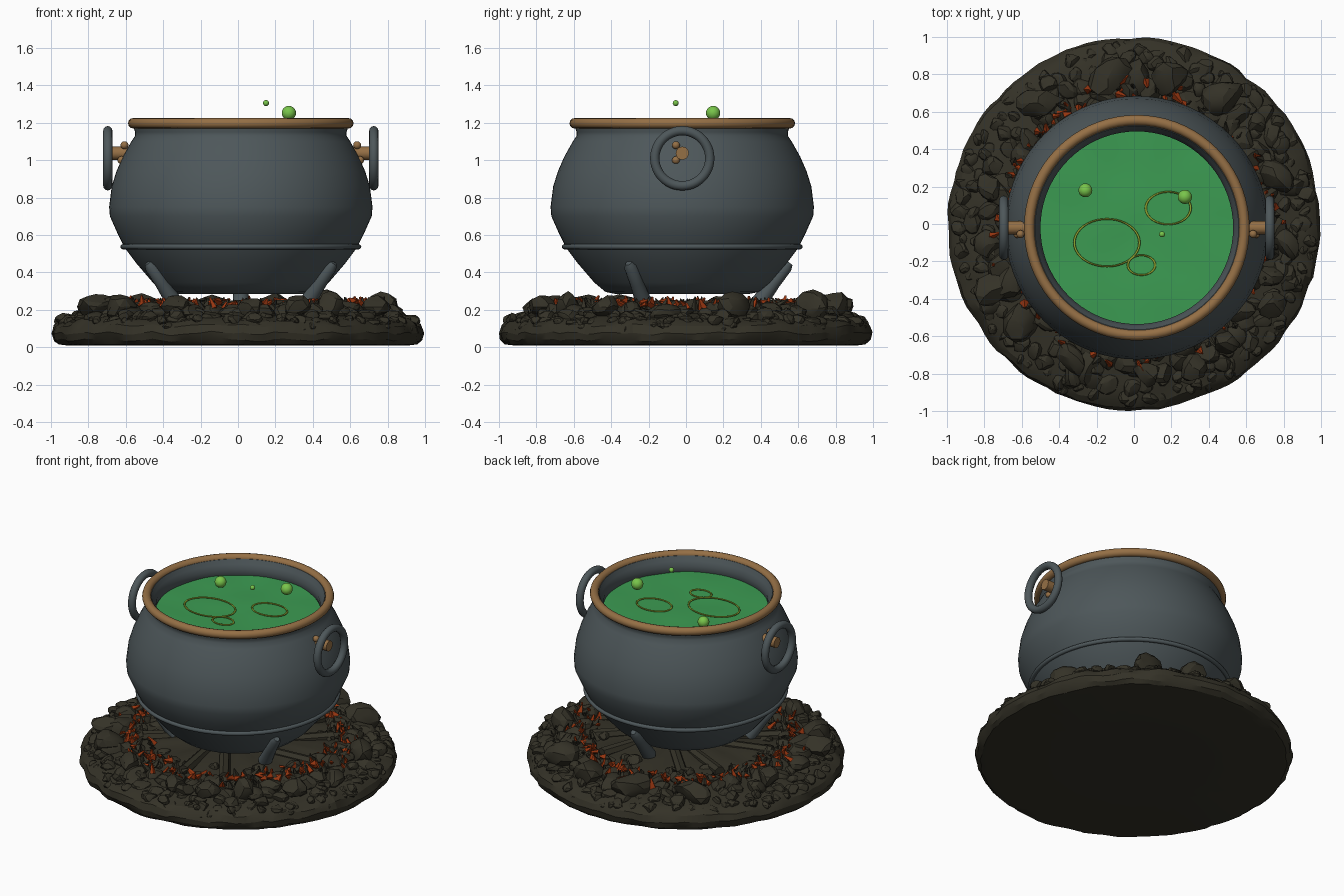
import bpy, bmesh, math, random
from math import pi, sin, cos, tau
from mathutils import Vector, Matrix, noise

random.seed(7)
if "Cube" in bpy.data.objects:
    bpy.data.objects.remove(bpy.data.objects["Cube"], do_unlink=True)

CX, CY = 0.015, -0.02  # pot axis


def material(name, r, g, b):
    m = bpy.data.materials.new(name)
    m.use_nodes = True
    m.diffuse_color = (r, g, b, 1)
    bsdf = next(n for n in m.node_tree.nodes if n.type == "BSDF_PRINCIPLED")
    bsdf.inputs["Base Color"].default_value = (r, g, b, 1)
    bsdf.inputs["Roughness"].default_value = 0.8
    return m


IRON = material("dark iron", 0.075, 0.095, 0.102)
BRASS = material("aged brass", 0.30, 0.16, 0.06)
BREW = material("green brew", 0.045, 0.33, 0.085)
BUBBLE = material("light green bubble", 0.19, 0.56, 0.07)
RIPPLE = material("olive ripple", 0.28, 0.38, 0.03)
STONE = material("charred stone", 0.034, 0.031, 0.020)
EMBER = material("glowing ember", 0.30, 0.035, 0.005)


def finish(name, bm, mat, angle=40):
    bmesh.ops.recalc_face_normals(bm, faces=bm.faces)
    me = bpy.data.meshes.new(name)
    bm.to_mesh(me)
    bm.free()
    me.materials.append(mat)
    ob = bpy.data.objects.new(name, me)
    bpy.context.collection.objects.link(ob)
    bpy.ops.object.select_all(action="DESELECT")
    ob.select_set(True)
    bpy.context.view_layer.objects.active = ob
    bpy.ops.object.shade_smooth_by_angle(angle=math.radians(angle))
    return ob


def lathe(name, profile, mat, centre=(0, 0), segments=72, wobble=None, angle=40):
    """Revolve (radius, height) points; radius 0 makes a pole."""
    bm = bmesh.new()
    rings = []
    for r, z in profile:
        count = segments if r > 0 else 1
        ring = []
        for i in range(count):
            a = tau * i / segments
            p = Vector((centre[0] + r * cos(a), centre[1] + r * sin(a), z))
            ring.append(bm.verts.new(wobble(p) if wobble else p))
        rings.append(ring)
    for lo, hi in zip(rings, rings[1:]):
        for i in range(segments):
            j = (i + 1) % segments
            quad = [lo[i % len(lo)], lo[j % len(lo)], hi[j % len(hi)], hi[i % len(hi)]]
            bm.faces.new(list(dict.fromkeys(quad)))
    return finish(name, bm, mat, angle)


def torus(name, loc, major, minor, mat, rot=(0, 0, 0), scale=(1, 1, 1), segs=64):
    bpy.ops.mesh.primitive_torus_add(location=loc, rotation=rot, major_radius=major,
                                     minor_radius=minor, major_segments=segs, minor_segments=12)
    ob = bpy.context.object
    ob.name, ob.scale = name, scale
    ob.data.materials.append(mat)
    bpy.ops.object.shade_smooth()
    return ob


def ball(name, loc, radius, mat):
    bm = bmesh.new()
    bmesh.ops.create_uvsphere(bm, u_segments=20, v_segments=12, radius=radius,
                              matrix=Matrix.Translation(loc))
    return finish(name, bm, mat)


def tube(name, points, mat, sides=12):
    """Straight-jointed round bar through (position, radius) pairs."""
    bm = bmesh.new()
    rings = []
    axis = (points[-1][0] - points[0][0]).normalized()
    turn = axis.to_track_quat("Z", "Y")
    for p, r in points:
        rings.append([bm.verts.new(p + turn @ Vector((r * cos(tau * i / sides),
                     r * sin(tau * i / sides), 0))) for i in range(sides)])
    for lo, hi in zip(rings, rings[1:]):
        for i in range(sides):
            j = (i + 1) % sides
            bm.faces.new((lo[i], lo[j], hi[j], hi[i]))
    bm.faces.new(rings[0])
    bm.faces.new(rings[-1])
    return finish(name, bm, mat)


def polar(r, a, z):
    return Vector((CX + r * cos(a), CY + r * sin(a), z))


# Pot body: outer wall, lip and inner wall
lathe("pot_body", [(0, .285), (.36, .285), (.41, .295), (.47, .345), (.56, .45), (.62, .53),
                   (.66, .61), (.70, .70), (.704, .75), (.69, .86), (.665, .94), (.63, 1.02),
                   (.585, 1.10), (.565, 1.13), (.565, 1.15), (.575, 1.18), (.575, 1.20),
                   (.545, 1.20), (.53, 1.17), (.515, 1.14), (.52, 1.10), (.55, 1.02)],
      IRON, (CX, CY), angle=50)
torus("pot_rim", (CX, CY, 1.197), .575, .028, BRASS, segs=72)
torus("pot_band", (CX, CY, .537), .63, .014, IRON, segs=72)

# Three splayed legs
for k in range(3):
    a = -pi / 6 + k * tau / 3
    tube("leg", [(polar(.575, a, .45), .018), (polar(.555, a, .43), .034),
                 (polar(.49, a, .345), .036), (polar(.43, a, .265), .042),
                 (polar(.40, a, .225), .045)], IRON)

# Ring handles with their brass pegs and rivets
for side in (-1, 1):
    torus("ring_handle", (CX + side * .711, CY, 1.01), .147, .025, IRON, rot=(0, pi / 2, 0), segs=48)
    peg = [(Vector((CX + side * x, CY, 1.037)), .035) for x in (.58, .70)]
    tube("handle_peg", peg, BRASS, 20)
    for z in (1.08, 1.0):
        x = .622 if z > 1.04 else .638
        ball("handle_rivet", (CX + side * x, CY - .034, z), .021, BRASS)


# Brew surface with ripples and bubbles
def swell(p):
    n = noise.noise(Vector((p.x * 4, p.y * 4, 3)))
    return Vector((p.x, p.y, p.z + .008 * n))


lathe("brew", [(0, 1.1)] + [(.074 * k, 1.1) for k in range(1, 8)], BREW, (CX, CY), wobble=swell)
for x, y, rx, ry in ((-.145, -.10, .174, .127), (.183, .085, .12, .087), (.04, -.22, .073, .053)):
    torus("ripple", (x, y, 1.108), rx, .006, RIPPLE, scale=(1, ry / rx, .8), segs=40)
for x, y, z, r in ((.272, .145, 1.252, .038), (-.26, .18, 1.145, .037), (.15, -.055, 1.305, .016)):
    ball("bubble", (x, y, z), r, BUBBLE)


# Lumpy ash mound
def lumps(p):
    n = noise.noise_vector(p * 9)
    flat = 0 if p.z < .02 else 1
    q = p + Vector((n.x, n.y, n.z * flat)) * .018
    reach = math.hypot(q.x, q.y)
    return q * (1 / reach) if reach > 1 else q


lathe("ash_mound", [(0, .008), (.5, .008), (.9, .008), (.96, .015), (.985, .04), (.995, .075),
                    (.98, .115), (.95, .14), (.9, .155), (.85, .165), (.8, .175), (.7, .19),
                    (.6, .205), (.5, .215), (.35, .22), (0, .22)],
      STONE, segments=110, wobble=lumps, angle=25)


# Loose stones: spheres planed flat in random directions
def add_stone(bm, pos, size, squash=.75, facets=9):
    verts = bmesh.ops.create_icosphere(bm, subdivisions=2, radius=1)["verts"]
    turn = Matrix.Rotation(random.uniform(0, tau), 3, "Z")
    stretch = Vector((random.uniform(.8, 1.3), random.uniform(.75, 1.05), squash))
    cuts = [(Vector(noise.random_unit_vector()), random.uniform(.6, .85)) for _ in range(facets)]
    for v in verts:
        for n, d in cuts:
            over = v.co.dot(n) - d
            if over > 0:
                v.co -= n * over
        v.co = turn @ (v.co * stretch) * size + pos


noise.seed_set(5)
bm = bmesh.new()
# ring radius, count, stone size, height
for radius, count, size, z in ((.955, 95, .034, .10), (.92, 80, .045, .135), (.86, 62, .058, .155),
                               (.79, 46, .072, .17), (.71, 38, .074, .185), (.63, 30, .06, .20),
                               (.52, 20, .05, .205)):
    for i in range(count):
        a = tau * (i + random.uniform(-.4, .4)) / count
        s = size * random.uniform(.65, 1.25)
        r = min(radius + random.uniform(-.03, .03), .985 - s)
        add_stone(bm, Vector((r * cos(a), r * sin(a), z + random.uniform(-.01, .015))), s)
# Larger boulders that stand above the bed
for deg, r, s in ((-140, .82, .105), (-155, .73, .10), (-52, .80, .10), (-30, .86, .085), (18, .80, .10),
                  (55, .83, .11), (76, .80, .11), (100, .80, .11), (128, .82, .11), (165, .80, .09),
                  (205, .84, .09), (-115, .80, .085), (-85, .80, .08), (-68, .83, .085)):
    a = math.radians(deg)
    add_stone(bm, Vector((r * cos(a), r * sin(a), .215)), s, .85, 12)
finish("stones", bm, STONE, 22)

# Charred logs lying under the pot
for k in range(9):
    a = tau * k / 9 + random.uniform(-.2, .2)
    b = a + random.uniform(.3, .6)
    tube("charred_log", [(polar(.15, a, .215), .035), (polar(.60, b, .215), .038)], STONE, 7)

# Embers: jagged shards glowing between the stones
bm = bmesh.new()
for i in range(190):
    a = tau * i / 190 + random.uniform(-.05, .05)
    r = random.gauss(.67, .045)
    place = (Matrix.Translation((r * cos(a), r * sin(a), .228 + random.uniform(-.015, .02)))
             @ Matrix.Rotation(random.uniform(0, tau), 4, "Z")
             @ Matrix.Rotation(random.uniform(.2, 1.4), 4, "X"))
    bmesh.ops.create_cone(bm, cap_ends=True, segments=4, radius1=random.uniform(.013, .028),
                          radius2=.006, depth=random.uniform(.03, .07), matrix=place)
finish("embers", bm, EMBER, 20)

# Thin splinters of charcoal poking up
bm = bmesh.new()
for i in range(110):
    a, r = random.uniform(0, tau), random.uniform(.56, .78)
    place = (Matrix.Translation((r * cos(a), r * sin(a), .235))
             @ Matrix.Rotation(random.uniform(0, tau), 4, "Z")
             @ Matrix.Rotation(random.uniform(0, 1), 4, "X"))
    bmesh.ops.create_cone(bm, cap_ends=True, segments=4, radius1=.02, radius2=.003,
                          depth=random.uniform(.05, .08), matrix=place)
finish("charcoal_splinters", bm, STONE, 20)
